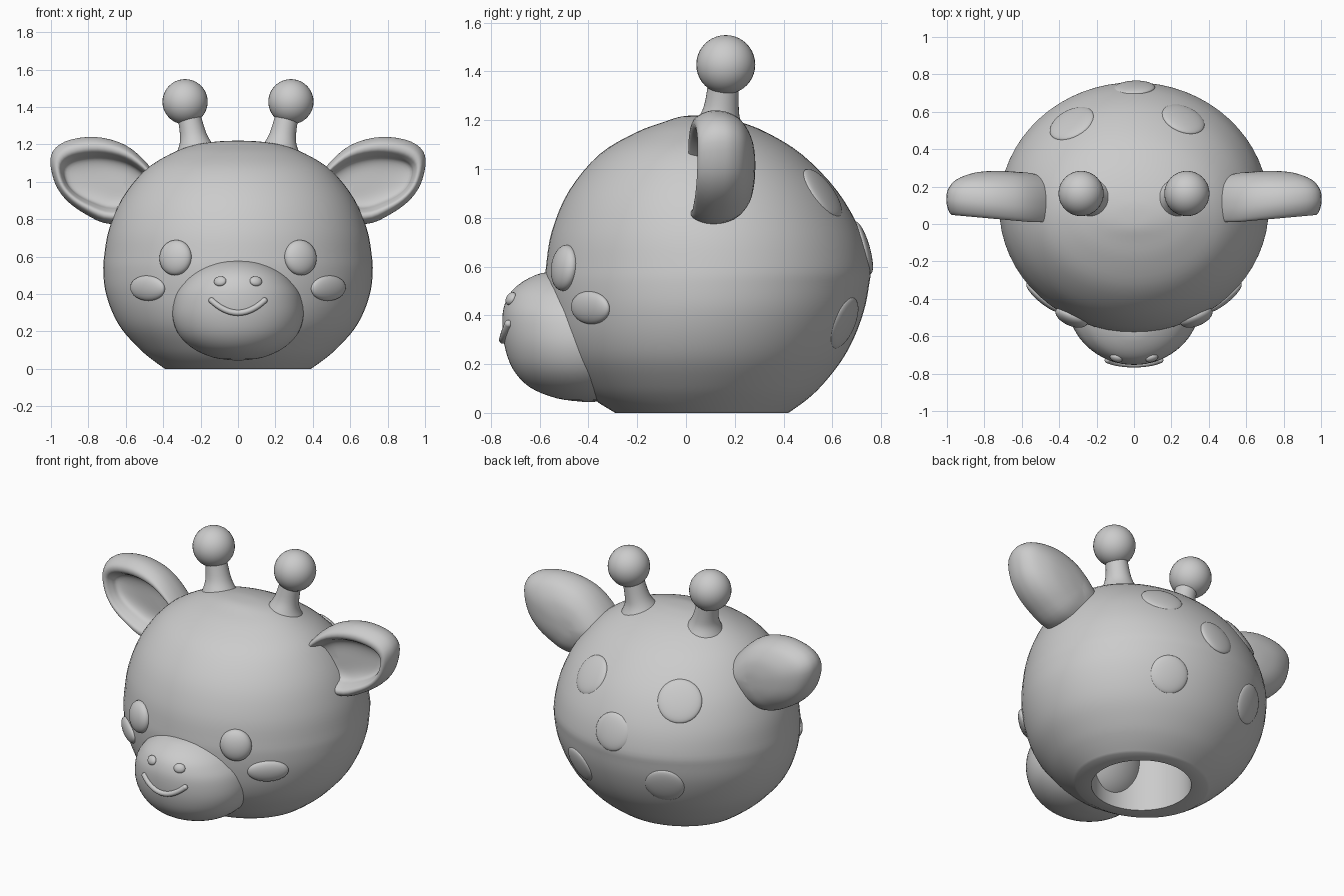
import bpy, bmesh
from math import cos, sin, tau
from mathutils import Vector

if "Cube" in bpy.data.objects:
    bpy.data.objects.remove(bpy.data.objects["Cube"], do_unlink=True)

grey = bpy.data.materials.new("plain grey")
grey.use_nodes = True
grey.diffuse_color = (0.6, 0.6, 0.6, 1)
grey.node_tree.nodes["Principled BSDF"].inputs["Base Color"].default_value = (0.6, 0.6, 0.6, 1)


def spline(rows, steps=4, closed=False):
    """Smooth curve through a list of tuples."""
    pts = [Vector(r) for r in rows]
    n = len(pts)
    pick = (lambda i: pts[i % n]) if closed else (lambda i: pts[max(0, min(n - 1, i))])
    out = []
    for i in range(n if closed else n - 1):
        a, b, c, d = (pick(i + k) for k in (-1, 0, 1, 2))
        for s in range(steps):
            t = s / steps
            out.append(b + (c - a) * (t / 2) + (a * 2 - b * 5 + c * 4 - d) * (t * t / 2)
                       + (b * 3 - a - c * 3 + d) * (t ** 3 / 2))
    return out if closed else out + [pts[-1]]


def finish(name, bm):
    bmesh.ops.recalc_face_normals(bm, faces=bm.faces)
    mesh = bpy.data.meshes.new(name)
    bm.to_mesh(mesh)
    bm.free()
    mesh.materials.append(grey)
    ob = bpy.data.objects.new(name, mesh)
    bpy.context.collection.objects.link(ob)
    bpy.ops.object.select_all(action='DESELECT')
    ob.select_set(True)
    bpy.context.view_layer.objects.active = ob
    bpy.ops.object.shade_smooth_by_angle(angle=0.7)
    return ob


def loft(name, rings):
    """Skin a stack of closed rings and cap both ends."""
    bm = bmesh.new()
    loops = [[bm.verts.new(p) for p in ring] for ring in rings]
    n = len(loops[0])
    for lo, hi in zip(loops, loops[1:]):
        for i in range(n):
            j = (i + 1) % n
            bm.faces.new((lo[i], lo[j], hi[j], hi[i]))
    bm.faces.new(loops[0])
    bm.faces.new(loops[-1])
    return finish(name, bm)


def oval(cx, cy, z, rx, ry, n=64):
    return [(cx + rx * cos(tau * i / n), cy + ry * sin(tau * i / n), z) for i in range(n)]


def slab(row):
    """Ring from half width, front y, back y, height."""
    hw, front, back, z = row
    return oval(0, (front + back) / 2, z, hw, (back - front) / 2)


def ball(name, centre, radii, normal=Vector((0, 0, 1))):
    """Ellipsoid whose third radius points along the normal."""
    bm = bmesh.new()
    bmesh.ops.create_uvsphere(bm, u_segments=32, v_segments=20, radius=1)
    bmesh.ops.scale(bm, vec=radii, verts=bm.verts)
    turn = normal.to_track_quat('Z', 'Y').to_matrix()
    bmesh.ops.rotate(bm, matrix=turn, verts=bm.verts)
    bmesh.ops.translate(bm, vec=centre, verts=bm.verts)
    return finish(name, bm)


def stick_on(name, target, near, radii, lift=0.0):
    """Flattened bead lying on the nearest point of a surface."""
    _, spot, normal, _ = target.closest_point_on_mesh(Vector(near))
    return ball(name, spot + normal * lift, radii, normal)


# Head: round shell with a flat base and a round socket underneath
head_rows = [
    (0.39, -0.29, 0.42, 0), (0.46, -0.37, 0.49, 0.05), (0.53, -0.435, 0.555, 0.11),
    (0.62, -0.51, 0.635, 0.21), (0.675, -0.55, 0.69, 0.31), (0.71, -0.57, 0.73, 0.42),
    (0.72, -0.578, 0.75, 0.52), (0.716, -0.574, 0.755, 0.6), (0.69, -0.55, 0.715, 0.745),
    (0.62, -0.48, 0.62, 0.91), (0.5, -0.355, 0.475, 1.06), (0.36, -0.205, 0.33, 1.15),
    (0.24, -0.085, 0.215, 1.195), (0.12, -0.02, 0.13, 1.215), (0.02, 0.04, 0.08, 1.22)]
socket = [oval(0, 0.065, z, 0.285, 0.285) for z in (0.45, 0)]
head = loft("head", socket + [slab(r) for r in spline(head_rows)])

# Muzzle
muzzle_rows = [
    (0.02, -0.42, -0.38, 0.045), (0.13, -0.53, -0.27, 0.06), (0.235, -0.64, -0.2, 0.105),
    (0.315, -0.71, -0.15, 0.18), (0.35, -0.745, -0.12, 0.28), (0.337, -0.753, -0.12, 0.39),
    (0.295, -0.738, -0.15, 0.46), (0.245, -0.705, -0.2, 0.51), (0.18, -0.645, -0.25, 0.552),
    (0.11, -0.57, -0.3, 0.577), (0.02, -0.42, -0.38, 0.585)]
muzzle = loft("muzzle", [slab(r) for r in spline(muzzle_rows)])
bpy.context.view_layer.update()

# Ear outline in x and z, then nested rings (x scale, z scale, y) from back to inside
ear_outline = spline([
    (0.47, 1.08), (0.6, 1.195), (0.765, 1.24), (0.925, 1.215), (1.0, 1.14), (0.985, 1.01),
    (0.925, 0.91), (0.82, 0.83), (0.685, 0.775), (0.5, 0.81), (0.4, 0.95)], closed=True)
ear_rings = spline([
    (0.03, 0.03, 0.278), (0.3, 0.3, 0.272), (0.6, 0.6, 0.25), (0.85, 0.85, 0.205),
    (0.97, 0.97, 0.15), (1.0, 1.0, 0.095), (0.985, 0.96, 0.05), (0.94, 0.86, 0.015),
    (0.88, 0.73, 0.015), (0.83, 0.63, 0.05), (0.77, 0.54, 0.09), (0.5, 0.35, 0.11),
    (0.03, 0.03, 0.115)])

horn_rows = spline([(0.21, 0.13, 1.13, 0.13), (0.222, 0.133, 1.195, 0.092),
                    (0.24, 0.145, 1.26, 0.071), (0.265, 0.155, 1.37, 0.062)])

for side, word in ((1, "left"), (-1, "right")):
    ear = [[(side * (0.62 + sx * (p.x - 0.62)),
             y + 0.09 * sx * max(0, p.x - 0.55),
             0.98 + sz * (p.y - 0.98)) for p in ear_outline] for sx, sz, y in ear_rings]
    loft(word + "_ear", ear)
    # Horn stem and knob
    loft(word + "_horn_stem", [oval(side * x, y, z, r, r, 32) for x, y, z, r in horn_rows])
    ball(word + "_horn_knob", (side * 0.283, 0.163, 1.428), (0.121, 0.121, 0.121))
    # Face details
    stick_on(word + "_eye", head, (side * 0.335, -0.5, 0.595), (0.092, 0.095, 0.046))
    stick_on(word + "_cheek", head, (side * 0.49, -0.4, 0.43), (0.118, 0.068, 0.032), -0.004)
    stick_on(word + "_nostril", muzzle, (side * 0.1, -0.73, 0.475), (0.034, 0.028, 0.018))

# Smile: thin tube lying on the muzzle
smile = bpy.data.curves.new("smile", 'CURVE')
smile.dimensions = '3D'
smile.bevel_depth = 0.016
smile.use_fill_caps = True
line = smile.splines.new('POLY')
count = 25
line.points.add(count - 1)
for i, point in enumerate(line.points):
    x = 0.14 * (2 * i / (count - 1) - 1)
    z = 0.3 + 0.065 * (x / 0.14) ** 2
    _, spot, normal, _ = muzzle.ray_cast(Vector((x, -1.5, z)), Vector((0, 1, 0)))
    point.co = (*(spot + normal * 0.003), 1)
    if i in (0, count - 1):
        ball("smile_end", point.co.xyz, (0.016, 0.016, 0.016))
line.use_smooth = True
smile.materials.append(grey)
bpy.context.collection.objects.link(bpy.data.objects.new("smile", smile))

# Raised spots on the back of the head
for i, (x, y, z, r) in enumerate([(-0.35, 0.57, 0.91, 0.128), (0.28, 0.6, 0.93, 0.12),
                                  (0, 0.77, 0.69, 0.112), (0.29, 0.665, 0.36, 0.112),
                                  (-0.31, 0.66, 0.385, 0.115)]):
    stick_on(f"back_spot_{i + 1}", head, (x, y, z), (r, r, 0.027), -0.012)
